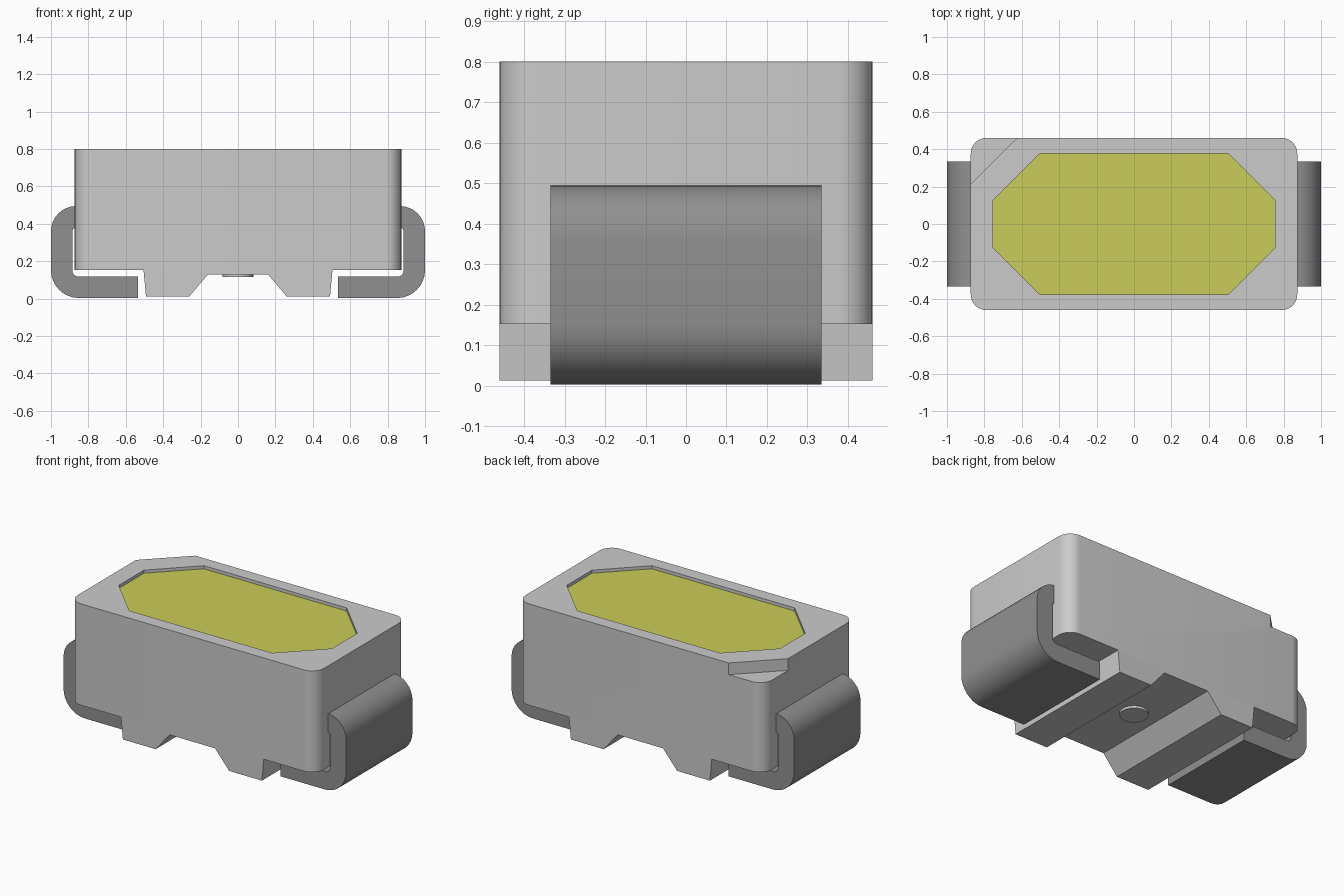
import bpy, bmesh, math
from mathutils import Vector

cube = bpy.data.objects.get("Cube")
if cube:
    bpy.data.objects.remove(cube, do_unlink=True)


def material(name, color):
    m = bpy.data.materials.new(name)
    m.use_nodes = True
    m.diffuse_color = (*color, 1)
    m.node_tree.nodes["Principled BSDF"].inputs["Base Color"].default_value = (*color, 1)
    return m


housing_grey = material("housing grey", (0.6, 0.6, 0.6))
lead_grey = material("lead grey", (0.28, 0.28, 0.28))
lens_yellow = material("lens yellow", (0.6, 0.6, 0.1))


def prism(name, outline, lo, hi, mat, axis="z"):
    """Extrude an outline along z, or an x-z outline along y."""
    place = (lambda u, v, w: (u, v, w)) if axis == "z" else (lambda u, v, w: (u, w, v))
    bm = bmesh.new()
    face = bm.faces.new([bm.verts.new(place(u, v, lo)) for u, v in outline])
    ext = bmesh.ops.extrude_face_region(bm, geom=[face])
    moved = [g for g in ext["geom"] if isinstance(g, bmesh.types.BMVert)]
    bmesh.ops.translate(bm, verts=moved, vec=Vector(place(0, 0, hi - lo)))
    bmesh.ops.recalc_face_normals(bm, faces=bm.faces)
    mesh = bpy.data.meshes.new(name)
    bm.to_mesh(mesh)
    bm.free()
    mesh.materials.append(mat)
    obj = bpy.data.objects.new(name, mesh)
    bpy.context.collection.objects.link(obj)
    return obj


def arc(cx, cy, r, start, end, steps=8):
    """Points on an arc, angles in degrees."""
    angles = [math.radians(start + (end - start) * i / steps) for i in range(steps + 1)]
    return [(cx + r * math.cos(a), cy + r * math.sin(a)) for a in angles]


def activate(obj):
    bpy.ops.object.select_all(action="DESELECT")
    obj.select_set(True)
    bpy.context.view_layer.objects.active = obj


def smooth(obj):
    activate(obj)
    bpy.ops.object.shade_smooth_by_angle(angle=math.radians(30))


def cut(obj, cutter):
    mod = obj.modifiers.new("cut", "BOOLEAN")
    mod.operation = "DIFFERENCE"
    mod.solver = "EXACT"
    mod.object = cutter
    activate(obj)
    bpy.ops.object.modifier_apply(modifier=mod.name)
    bpy.data.objects.remove(cutter, do_unlink=True)


# Housing: rounded block
W, D, R = 0.873, 0.461, 0.085
corners = [(1, 1, 0), (-1, 1, 90), (-1, -1, 180), (1, -1, 270)]
outline = [p for sx, sy, a in corners
           for p in arc(sx * (W - R), sy * (D - R), R, a, a + 90)]
housing = prism("housing", outline, 0.152, 0.8, housing_grey)

# Octagonal recess in the top and polarity notch at one back corner
octagon = [(0.755, -0.127), (0.755, 0.127), (0.505, 0.377), (-0.505, 0.377),
           (-0.755, 0.127), (-0.755, -0.127), (-0.505, -0.377), (0.505, -0.377)]
cut(housing, prism("recess_cutter", octagon, 0.775, 0.9, housing_grey))
notch = [(-0.973, 0.116), (-0.523, 0.561), (-0.973, 0.561)]
cut(housing, prism("notch_cutter", notch, 0.725, 0.9, housing_grey))
smooth(housing)

# Lens filling the recess
prism("lens", octagon, 0.772, 0.78, lens_yellow)

# Underside: two feet joined by a thin web
half = [(0.505, 0.152), (0.492, 0.012), (0.26, 0.012), (0.16, 0.13)]
feet = half + [(-x, z) for x, z in reversed(half)]
prism("feet", feet, -D, D, housing_grey, "y")

# Round mould mark under the web
smooth(prism("mould_mark", arc(0, 0, 0.083, 0, 348.75, 31), 0.115, 0.135, housing_grey))

# Folded leads wrapped around both ends
profile = ([(0.535, 0.003)] + arc(0.85, 0.153, 0.15, -90, 0)
           + arc(0.865, 0.36, 0.135, 0, 90) + [(0.8, 0.495), (0.8, 0.38), (0.865, 0.38)]
           + arc(0.865, 0.36, 0.02, 90, 0, 4) + arc(0.855, 0.148, 0.03, 0, -90, 4)
           + [(0.535, 0.118)])
for side, sx in (("left", 1), ("right", -1)):
    smooth(prism(side + "_lead", [(sx * x, z) for x, z in profile],
                 -0.335, 0.335, lead_grey, "y"))
bpy.ops.object.select_all(action="DESELECT")
